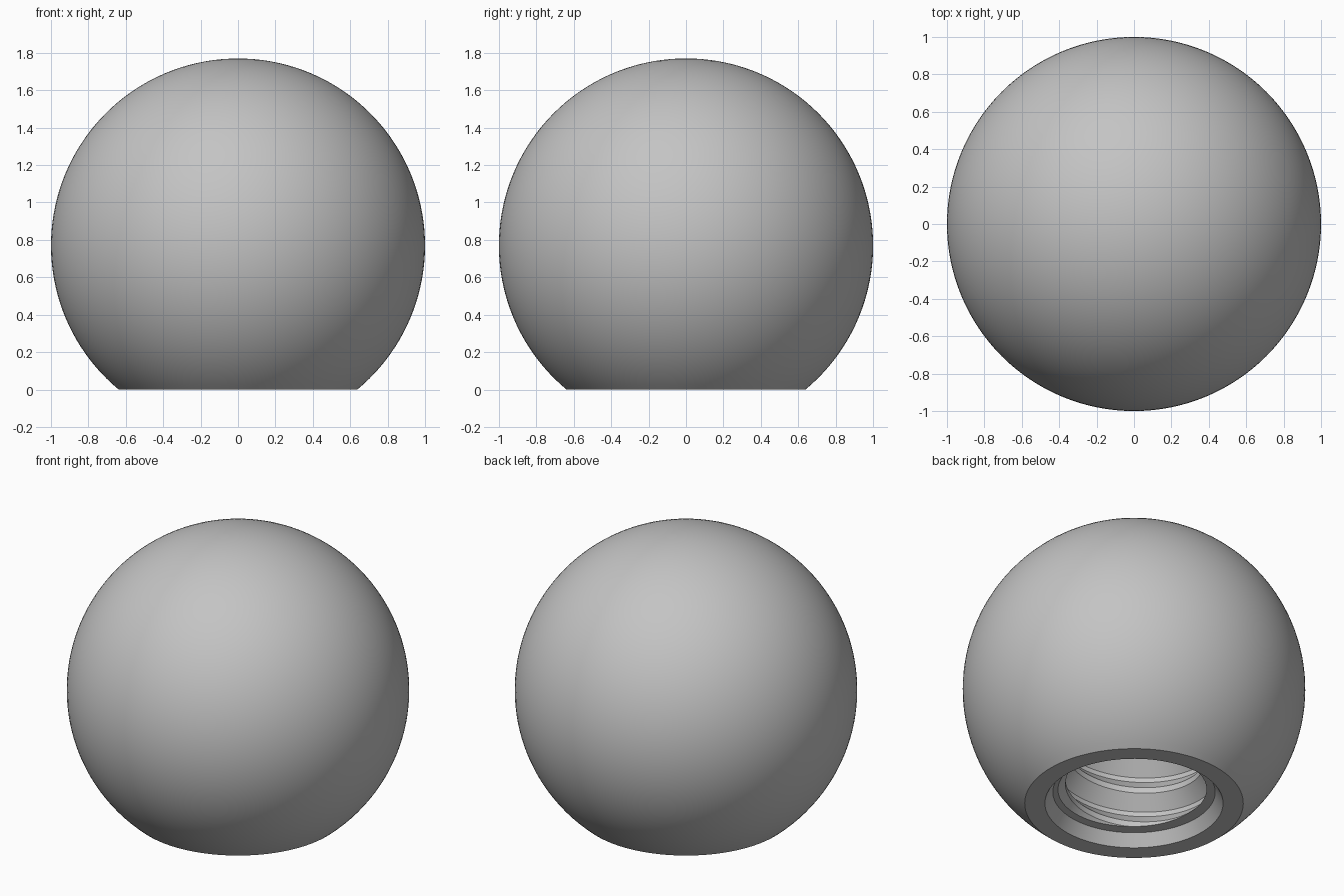
import bpy, bmesh, math

if "Cube" in bpy.data.objects:
    bpy.data.objects.remove(bpy.data.objects["Cube"], do_unlink=True)

SEG = 128
CENTRE = 0.77                 # height of the ball centre
HOLE_R, LEDGE_R, LEDGE_Z = 0.52, 0.474, 0.075
HOLE_TOP, PITCH, START = 1.0, 0.23, 0.268
# one thread groove: height within the pitch, radius
GROOVE = [(0, 0.47), (0.088, 0.40), (0.125, 0.40), (0.2, 0.47), (PITCH, 0.47)]

grey = bpy.data.materials.new("plain grey")
grey.use_nodes = True
grey.diffuse_color = (0.55, 0.55, 0.55, 1)
grey.node_tree.nodes["Principled BSDF"].inputs["Base Color"].default_value = grey.diffuse_color


def groove_radius(height):
    h = height % PITCH
    for (h0, r0), (h1, r1) in zip(GROOVE, GROOVE[1:]):
        if h <= h1:
            return r0 + (r1 - r0) * (h - h0) / (h1 - h0)
    return r1


def build(name, rings, cap_top=False):
    """Skin a stack of rings; each ring is a function of the angle giving (radius, z)."""
    bm = bmesh.new()
    rows = []
    for ring in rings:
        row = []
        for i in range(SEG):
            a = math.tau * i / SEG
            r, z = ring(a)
            row.append(bm.verts.new((r * math.cos(a), r * math.sin(a), z)))
        rows.append(row)
    for low, high in zip(rows, rows[1:]):
        for i in range(SEG):
            j = (i + 1) % SEG
            bm.faces.new((low[i], low[j], high[j], high[i]))
    if cap_top:
        bm.faces.new(rows[-1])
    return bm, name


def finish(bm, name, inward=False):
    bmesh.ops.remove_doubles(bm, verts=bm.verts, dist=1e-5)
    bmesh.ops.dissolve_degenerate(bm, dist=1e-5, edges=bm.edges)
    if inward:
        bmesh.ops.reverse_faces(bm, faces=bm.faces)
    mesh = bpy.data.meshes.new(name)
    bm.to_mesh(mesh)
    bm.free()
    mesh.materials.append(grey)
    obj = bpy.data.objects.new(name, mesh)
    bpy.context.collection.objects.link(obj)
    bpy.ops.object.select_all(action='DESELECT')
    obj.select_set(True)
    bpy.context.view_layer.objects.active = obj
    bpy.ops.object.shade_smooth_by_angle(angle=math.radians(25))


def circle(r, z):
    return lambda a: (r, z)


# Ball with its flat foot and the chamfered mouth of the hole
low = -math.asin(CENTRE)
lats = [low + (math.pi / 2 - low) * k / 56 for k in range(57)]
rings = [circle(LEDGE_R, LEDGE_Z), circle(HOLE_R, 0)]
rings += [circle(math.cos(t), CENTRE + math.sin(t)) for t in lats]
finish(*build("ball", rings))


# Threaded hole: helical rows clamped between the ledge and the hole's end
def helix(height):
    def ring(a):
        turn = PITCH * (a + math.pi / 4) / math.tau
        z = min(max(START + height + turn, LEDGE_Z), HOLE_TOP)
        return groove_radius(z - START - turn), z
    return ring


# The seam joins a full turn later, so each row continues as the row one pitch above
def thread():
    bm = bmesh.new()
    heights = [PITCH * n + h for n in range(-3, 5) for h, r in GROOVE[:-1]]
    columns = []
    for i in range(SEG + 1):
        a = math.tau * i / SEG
        points = [circle(LEDGE_R, LEDGE_Z)(a), helix(-4 * PITCH)(a)]
        points += [helix(h)(a) for h in heights]
        points += [helix(6 * PITCH)(a), (0, HOLE_TOP)]
        columns.append([bm.verts.new((r * math.cos(a), r * math.sin(a), z)) for r, z in points])
    for one, two in zip(columns, columns[1:]):
        for k in range(len(one) - 1):
            bm.faces.new((one[k], two[k], two[k + 1], one[k + 1]))
    return bm


finish(thread(), "threaded_hole", inward=True)
